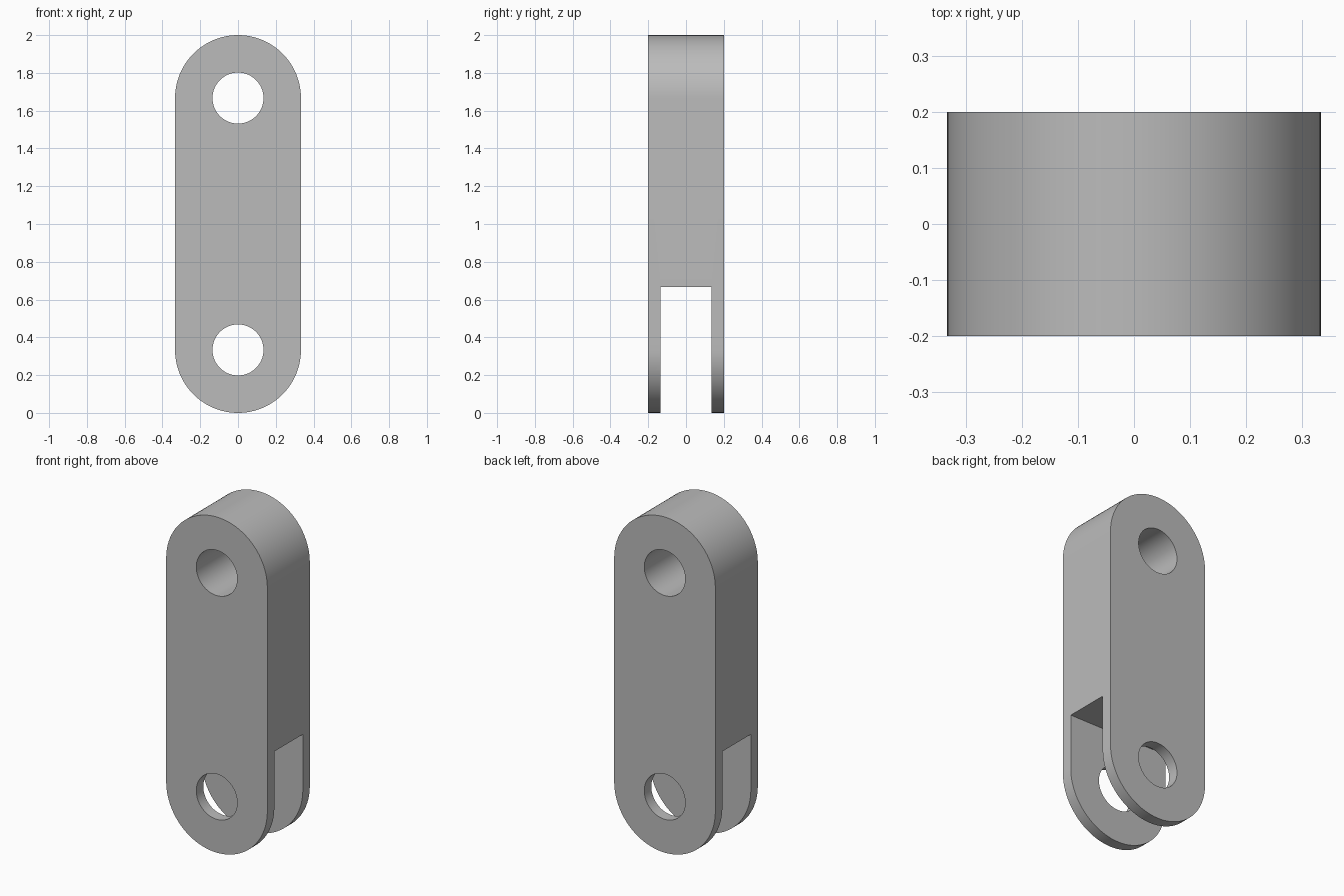
import bpy, bmesh
from math import pi, cos, sin, radians

default = bpy.data.objects.get("Cube")
if default:
    bpy.data.objects.remove(default, do_unlink=True)

R = 1 / 3            # end radius
HOLE = 0.135         # pin hole radius
HALF = 0.2           # half thickness
SLOT = 0.134         # half slot width
LOW, HIGH = R, 2 - R # pin centres
STEPS = 48

grey = bpy.data.materials.new("plain grey")
grey.use_nodes = True
grey.diffuse_color = (0.5, 0.5, 0.5, 1)
grey.node_tree.nodes["Principled BSDF"].inputs["Base Color"].default_value = (0.5, 0.5, 0.5, 1)


def arc(z, radius, start, sweep, steps):
    return [(radius * cos(start + sweep * i / steps), z + radius * sin(start + sweep * i / steps))
            for i in range(steps + 1)]


def prism(name, outline, half):
    """Extrude an x-z outline to both sides of y = 0."""
    bm = bmesh.new()
    face = bm.faces.new([bm.verts.new((x, -half, z)) for x, z in outline])
    grown = bmesh.ops.extrude_face_region(bm, geom=[face])["geom"]
    verts = [v for v in grown if isinstance(v, bmesh.types.BMVert)]
    bmesh.ops.translate(bm, verts=verts, vec=(0, 2 * half, 0))
    bmesh.ops.recalc_face_normals(bm, faces=bm.faces)
    mesh = bpy.data.meshes.new(name)
    bm.to_mesh(mesh)
    bm.free()
    mesh.materials.append(grey)
    obj = bpy.data.objects.new(name, mesh)
    bpy.context.collection.objects.link(obj)
    return obj


# Rounded link body
body = prism("clevis_link", arc(HIGH, R, 0, pi, STEPS) + arc(LOW, R, pi, pi, STEPS), HALF)

# Two pin holes and the fork slot
cutters = [prism("pin_hole_cutter", arc(z, HOLE, 0, 2 * pi, 2 * STEPS)[:-1], 0.5) for z in (LOW, HIGH)]
cutters.append(prism("fork_slot_cutter", [(-1, -1), (1, -1), (1, 2 * R), (-1, 2 * R)], SLOT))

bpy.ops.object.select_all(action="DESELECT")
bpy.context.view_layer.objects.active = body
body.select_set(True)
for cutter in cutters:
    cutter.hide_render = True
    cut = body.modifiers.new(cutter.name, "BOOLEAN")
    cut.operation = "DIFFERENCE"
    cut.solver = "EXACT"
    cut.object = cutter
    bpy.ops.object.modifier_apply(modifier=cut.name)
    bpy.data.objects.remove(cutter, do_unlink=True)

# Smooth the curved walls, keep the rims crisp
bpy.ops.object.shade_smooth_by_angle(angle=radians(30))
